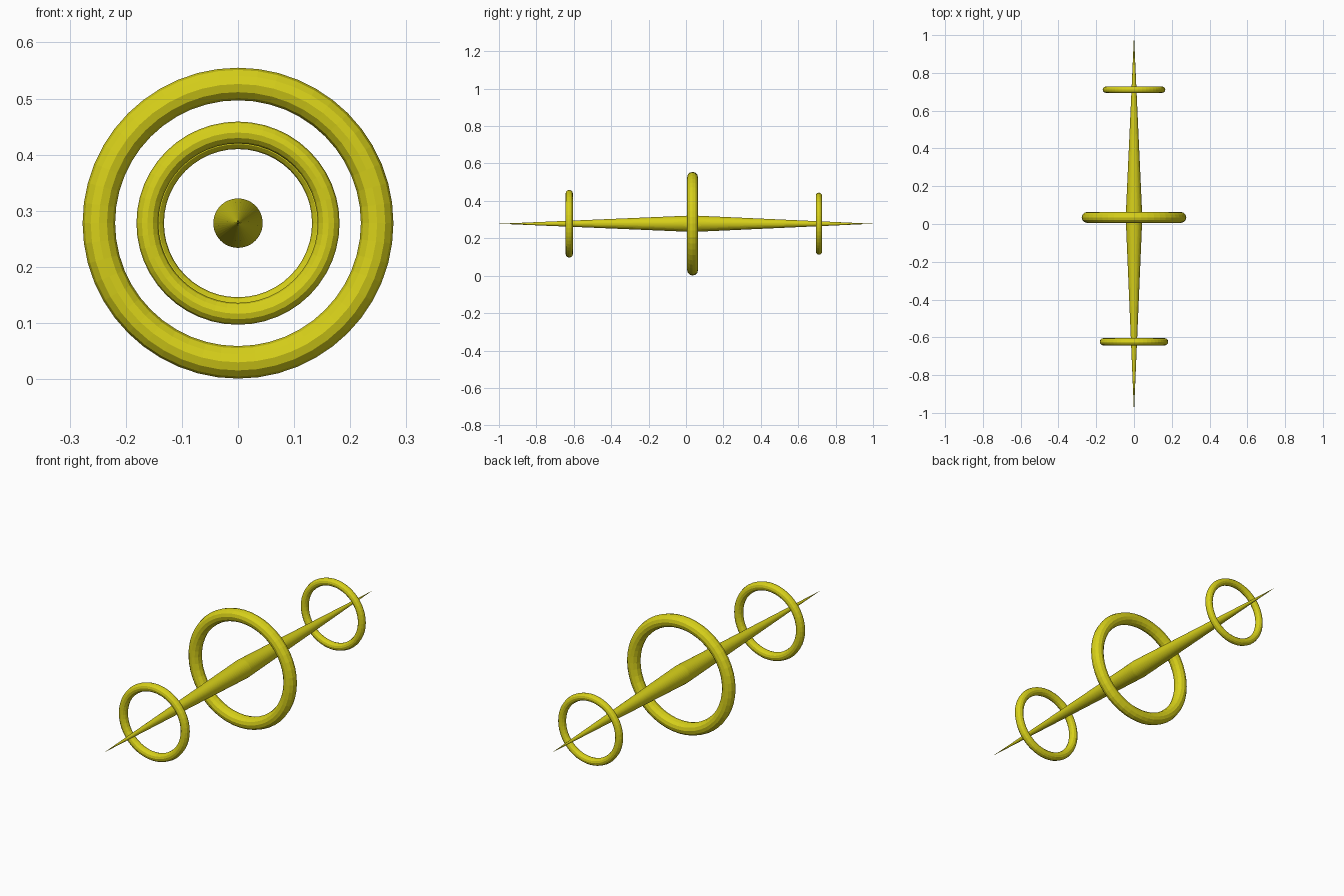
import bpy
from math import pi

cube = bpy.data.objects.get("Cube")
if cube:
    bpy.data.objects.remove(cube, do_unlink=True)

AXIS_Z = 0.278
MIDDLE_Y = 0.035

yellow = bpy.data.materials.new("yellow")
yellow.use_nodes = True
yellow.diffuse_color = (0.68, 0.63, 0.01, 1)
yellow.node_tree.nodes["Principled BSDF"].inputs["Base Color"].default_value = (0.68, 0.63, 0.01, 1)


def finish(name):
    obj = bpy.context.object
    obj.name = name
    obj.data.materials.append(yellow)
    bpy.ops.object.shade_flat()


def ring(name, y, outer, tube):
    bpy.ops.mesh.primitive_torus_add(
        major_radius=outer - tube, minor_radius=tube,
        major_segments=48, minor_segments=12,
        location=(0, y, AXIS_Z), rotation=(pi / 2, 0, 0))
    finish(name)


def spike(name, tip_y):
    # Open-based cone from the thick middle to a sharp tip
    length = abs(tip_y - MIDDLE_Y)
    turn = pi / 2 if tip_y < 0 else -pi / 2
    bpy.ops.mesh.primitive_cone_add(
        vertices=48, radius1=0.044, radius2=0, depth=length, end_fill_type='NOTHING',
        location=(0, (tip_y + MIDDLE_Y) / 2, AXIS_Z), rotation=(turn, 0, 0))
    finish(name)


# Two spikes meeting at the middle
spike("front_spike", -1)
spike("back_spike", 1)

# Floating rings around the spikes
ring("middle_ring", MIDDLE_Y, 0.277, 0.029)
ring("front_ring", -0.624, 0.181, 0.0195)
ring("back_ring", 0.711, 0.166, 0.017)
